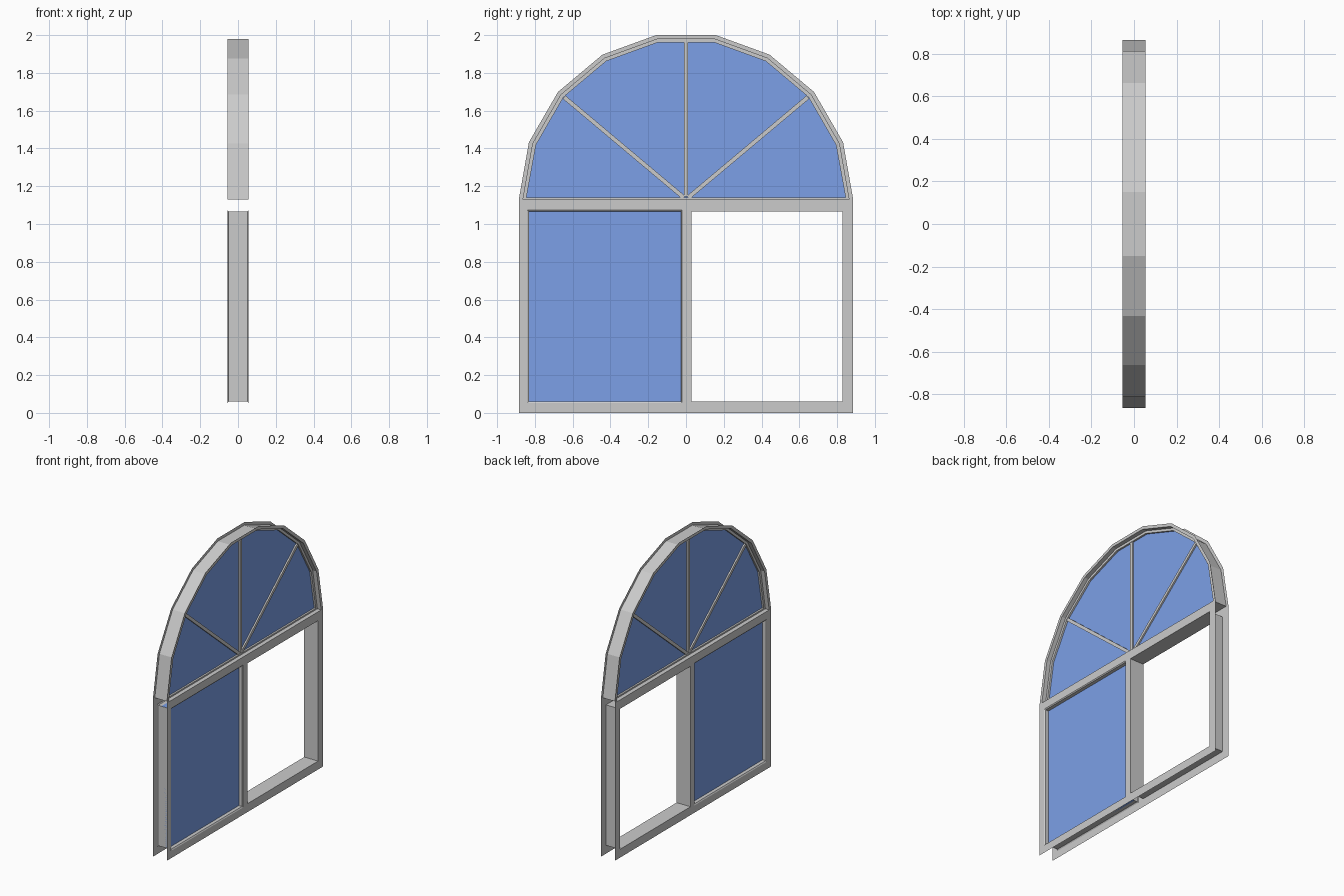
import bpy, bmesh
from math import sin, cos, pi, radians
from mathutils import Matrix

if "Cube" in bpy.data.objects:
    bpy.data.objects.remove(bpy.data.objects["Cube"])

X = 0.055          # half depth of the window
SPRING = 1.13      # height where the arch begins

blue = bpy.data.materials.new("glass_blue")
blue.diffuse_color = (0.2, 0.35, 0.8, 1)
blue.use_nodes = True
blue.node_tree.nodes["Principled BSDF"].inputs["Base Color"].default_value = blue.diffuse_color


def finish(name, bm, mat=None):
    bmesh.ops.remove_doubles(bm, verts=bm.verts, dist=1e-5)
    bmesh.ops.recalc_face_normals(bm, faces=bm.faces)
    me = bpy.data.meshes.new(name)
    bm.to_mesh(me)
    bm.free()
    ob = bpy.data.objects.new(name, me)
    bpy.context.collection.objects.link(ob)
    if mat:
        me.materials.append(mat)
    return ob


def rect(y0, y1, z0, z1):
    return [(y0, z0), (y1, z0), (y1, z1), (y0, z1)]


def arc(r, base=SPRING):
    """Half of an 18-sided ring; end points may be lifted to a sill height."""
    pts = [(r * cos(i * pi / 9), SPRING + r * sin(i * pi / 9)) for i in range(10)]
    pts[0], pts[-1] = (r, base), (-r, base)
    return pts


def strip(bm, a, xa, b, xb, closed=True):
    """Quads joining outline a at depth xa with outline b at depth xb."""
    va = [bm.verts.new((xa, *p)) for p in a]
    vb = [bm.verts.new((xb, *p)) for p in b]
    n = len(a)
    for i in range(n if closed else n - 1):
        j = (i + 1) % n
        bm.faces.new((va[i], va[j], vb[j], vb[i]))


def slab(name, pts, h, mat):
    bm = bmesh.new()
    for x in (-h, h):
        bm.faces.new([bm.verts.new((x, *p)) for p in pts])
    strip(bm, pts, -h, pts, h)
    return finish(name, bm, mat)


outer = rect(-0.885, 0.885, 0, SPRING)
left_lip = rect(-0.84, -0.02, 0.052, 1.073)
left_in = rect(-0.832, -0.026, 0.06, 1.066)
right_in = rect(0.028, 0.828, 0.06, 1.066)

# Lower frame: thin face sheets front and back, each with two openings
for name, x in (("lower_face_back", -X), ("lower_face_front", X)):
    bm = bmesh.new()
    for loop in (outer, left_lip, right_in):
        vs = [bm.verts.new((x, *p)) for p in loop]
        for i in range(4):
            bm.edges.new((vs[i], vs[(i + 1) % 4]))
    bmesh.ops.triangle_fill(bm, use_beauty=True, edges=bm.edges[:], normal=(1, 0, 0))
    bmesh.ops.dissolve_limit(bm, angle_limit=0.01, verts=bm.verts[:], edges=bm.edges[:])
    finish(name, bm)

# Linings of the two lower openings, the glazed one with a small flared lip
bm = bmesh.new()
strip(bm, right_in, -X, right_in, X)
finish("open_lining", bm)
bm = bmesh.new()
strip(bm, left_in, -0.05, left_in, 0.05)
for s in (-1, 1):
    strip(bm, left_in, s * 0.05, left_lip, s * X)
finish("glazed_lining", bm)
slab("lower_glass", left_in, 0.025, blue)

# Arch: face rings, lining with sill, and recessed sash
bm = bmesh.new()
for x in (-X, X):
    strip(bm, arc(0.885), x, arc(0.863), x, closed=False)
finish("arch_faces", bm)
bm = bmesh.new()
strip(bm, arc(0.863), -X, arc(0.863), X)
finish("arch_lining", bm)
inner = arc(0.845, SPRING + 0.01)
bm = bmesh.new()
for x in (-0.025, 0.025):
    strip(bm, arc(0.863), x, inner, x)
strip(bm, inner, -0.025, inner, 0.025)
finish("arch_sash", bm)
slab("arch_glass", inner, 0.012, blue)

# Radiating glazing bars
for name, deg, end in (("bar_right", 40, 0.843), ("bar_middle", 90, 0.834), ("bar_left", 140, 0.843)):
    bm = bmesh.new()
    bmesh.ops.create_cube(bm, size=1)
    start = 0.015
    m = (Matrix.Translation((0, 0, SPRING)) @ Matrix.Rotation(radians(deg), 4, 'X')
         @ Matrix.Translation((0, (start + end) / 2, 0))
         @ Matrix.Diagonal((0.045, end - start, 0.022, 1)))
    bm.transform(m)
    finish(name, bm)
